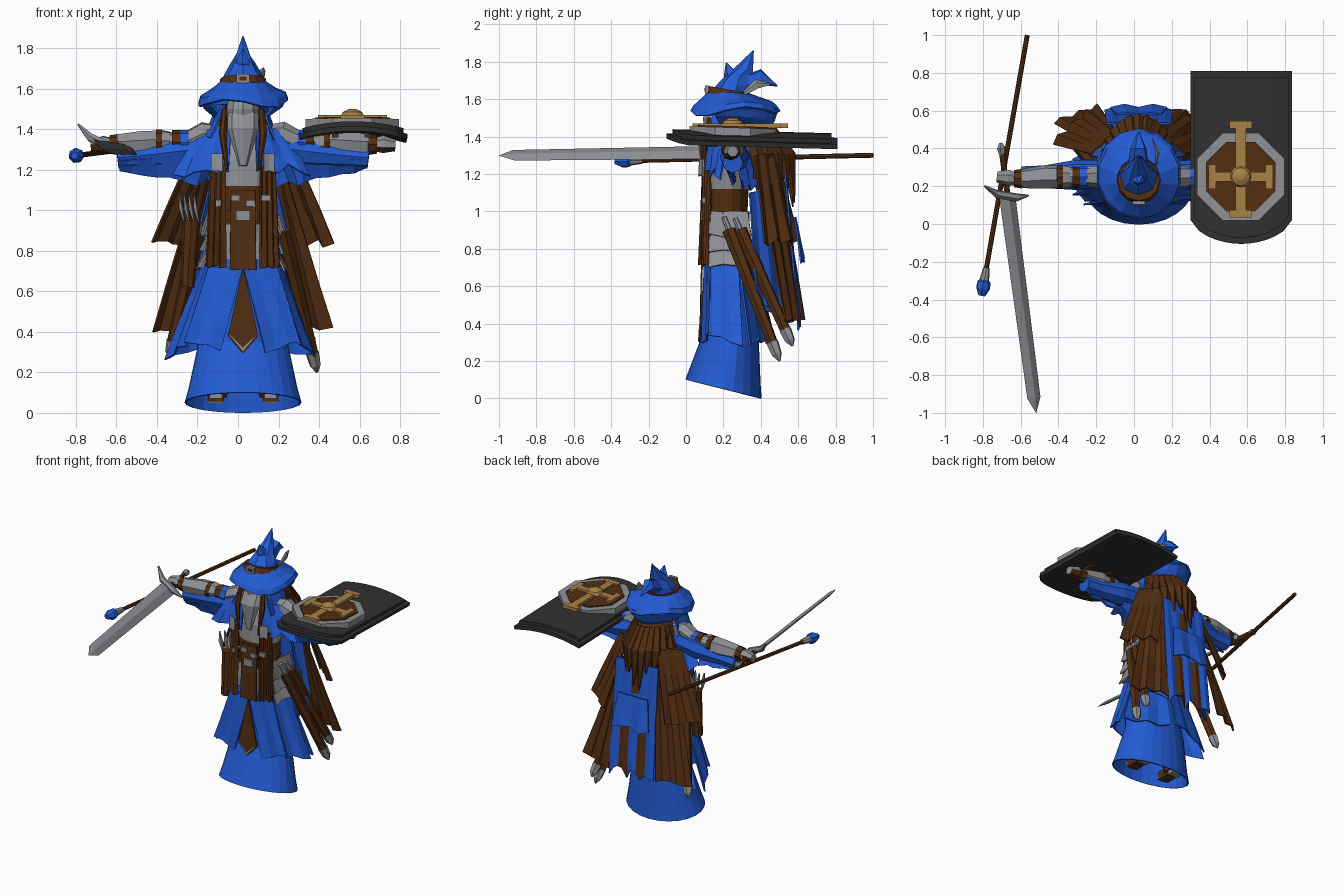
import bpy, math, random
from mathutils import Vector

random.seed(4)
if "Cube" in bpy.data.objects:
    bpy.data.objects.remove(bpy.data.objects["Cube"])
CX = 0.025  # body centre line


def material(name, r, g, b):
    m = bpy.data.materials.new(name)
    m.use_nodes = True
    m.diffuse_color = (r, g, b, 1)
    m.node_tree.nodes["Principled BSDF"].inputs["Base Color"].default_value = (r, g, b, 1)
    return m


BLUE = material("royal blue", 0.017, 0.105, 0.66)
BROWN = material("leather brown", 0.085, 0.027, 0.006)
GREY = material("steel grey", 0.27, 0.28, 0.3)
DARK = material("charcoal", 0.03, 0.03, 0.03)
GOLD = material("brass", 0.4, 0.22, 0.06)


def build(name, verts, faces, mats, thick=0, rule=None):
    mats = mats if isinstance(mats, list) else [mats]
    me = bpy.data.meshes.new(name)
    me.from_pydata([tuple(v) for v in verts], [], faces)
    for m in mats:
        me.materials.append(m)
    if rule:
        for p in me.polygons:
            p.material_index = rule(p.center)
    ob = bpy.data.objects.new(name, me)
    bpy.context.collection.objects.link(ob)
    if thick:
        mod = ob.modifiers.new("thickness", "SOLIDIFY")
        mod.thickness, mod.offset = thick, 0


def grid_faces(rows, cols, wrap=False):
    return [(j * cols + i, j * cols + (i + 1) % cols, (j + 1) * cols + (i + 1) % cols, (j + 1) * cols + i)
            for j in range(rows - 1) for i in range(cols if wrap else cols - 1)]


def loft(name, rings, mats, n=16, arc=None, caps=False, thick=0, rule=None, pleat=0, wave=0):
    """Stacked ellipses (x, y, z, rx, ry, tilt); arc in degrees, -90 is the front."""
    a0, a1 = arc or (-90, 270)
    closed = a1 - a0 == 360
    cols = n if closed else n + 1
    verts = []
    for k, (x, y, z, rx, ry, tilt) in enumerate(rings):
        for i in range(cols):
            a = math.radians(a0 + (a1 - a0) * i / n)
            f = 1 + pleat * (i % 2) * k / len(rings)
            verts.append((x + rx * f * math.cos(a), y + ry * f * math.sin(a),
                          z + tilt * math.sin(a) + wave * k * math.sin(3 * a + 1)))
    faces = grid_faces(len(rings), cols, closed)
    if caps:
        faces += [tuple(reversed(range(cols))), tuple(range(len(verts) - cols, len(verts)))]
    build(name, verts, faces, mats, thick, rule)


def tube(name, pts, radii, mats, n=8, flat=1, side=None, rule=None):
    """Tube along a path; flat squashes it across the side vector."""
    pts = [Vector(p) for p in pts]
    d = (pts[-1] - pts[0]).normalized()
    s = Vector(side) if side else d.orthogonal()
    s = (s - d * s.dot(d)).normalized()
    w = d.cross(s)
    verts = [p + r * (s * math.cos(t) + w * flat * math.sin(t))
             for p, r in zip(pts, radii) for t in (2 * math.pi * i / n for i in range(n))]
    faces = grid_faces(len(pts), n, True) + [tuple(reversed(range(n))), tuple(range(len(verts) - n, len(verts)))]
    build(name, verts, faces, mats, 0, rule)


def cloth(name, a, b, c, d, mats, n=6, fold=0.012, ragged=0.02, rows=4, rule=None):
    """Pleated sheet with top edge a-b and ragged hem c-d."""
    a, b, c, d = map(Vector, (a, b, c, d))
    nor = (b - a).cross(c - a).normalized()
    verts = []
    for j in range(rows):
        v = j / (rows - 1)
        for i in range(n + 1):
            u = i / n
            p = a.lerp(b, u).lerp(c.lerp(d, u), v) + nor * fold * (i % 2) * (0.4 + v)
            if j == rows - 1:
                p.z += ragged * random.uniform(-1, 1)
            verts.append(p)
    build(name, verts, grid_faces(rows, n + 1), mats, 0.01, rule)


def box(name, centre, size, mats):
    x, y, z = (k / 2 for k in size)
    build(name, [Vector(centre) + Vector((i * x, j * y, k * z)) for k in (-1, 1) for j in (-1, 1) for i in (-1, 1)],
          [(0, 2, 3, 1), (4, 5, 7, 6), (0, 1, 5, 4), (2, 6, 7, 3), (0, 4, 6, 2), (1, 3, 7, 5)], mats)


# Robe, open at the hem, and torso armour
loft("robe", [(CX, .2, .05, .285, .2, -.05), (CX, .21, .12, .265, .185, -.045), (CX, .24, .33, .22, .145, -.02),
              (CX, .22, .55, .2, .12, 0), (CX, .22, .76, .18, .11, 0)], BLUE, 24, thick=.008, pleat=.03)
loft("torso", [(CX, .22, .68, .18, .11, 0), (CX, .22, .82, .175, .12, 0), (CX, .22, .93, .155, .11, 0),
               (CX, .22, 1.02, .15, .11, 0), (CX, .22, 1.12, .155, .115, 0), (CX, .23, 1.25, .17, .12, 0),
               (CX, .25, 1.36, .17, .1, 0), (CX, .25, 1.42, .07, .06, 0)],
     [GREY, BROWN], 14, caps=True, rule=lambda c: int(.93 < c.z < 1.1))
loft("belt", [(CX, .22, .95, .163, .12, 0), (CX, .22, 1.0, .163, .12, 0)], BROWN, 14, caps=True)
box("belt_buckle", (CX, .09, .975), (.07, .02, .05), GREY)
for i in range(4):
    box("waist_clasp", (CX + .075 * (i - 1.5), .095, 1.035 + .025 * (i % 2)), (.045, .02, .03), GREY)

# Front tabard and its lower point
cloth("front_tabard", (CX - .06, .1, 1.1), (CX + .06, .1, 1.1), (CX - .065, .085, .71), (CX + .065, .085, .71), BROWN, 4, .004, .005)
build("tabard_point", [(CX, .085, .72), (CX - .075, .08, .38), (CX, .075, .29), (CX + .075, .08, .38)], [(0, 1, 2, 3)], BROWN, .01)
build("tabard_point_trim", [(CX - .075, .073, .395), (CX, .068, .305), (CX + .075, .073, .395), (CX, .068, .322)],
      [(0, 1, 3), (3, 1, 2)], GREY, .006)

for s, tag in ((-1, "right"), (1, "left")):
    def P(dx, y, z):
        return (CX + s * dx, y, z)

    # Boots
    box(tag + "_boot", P(.135, .24, .085), (.075, .14, .06), BROWN)
    box(tag + "_boot_plate", P(.135, .165, .09), (.06, .04, .04), GREY)
    box(tag + "_boot_heel", P(.135, .295, .065), (.08, .04, .03), GREY)
    tube(tag + "_leg", [P(.13, .26, .08), P(.1, .24, .4)], [.05, .06], BROWN)

    # Skirt flaps: front, side and back
    cloth(tag + "_front_flap", P(.0, .1, .72), P(.17, .13, .72), P(.11, .085, .31), P(.29, .12, .34), BLUE, 3, .012, .015)
    cloth(tag + "_side_flap", P(.16, .13, .72), P(.19, .28, .74), P(.28, .12, .34), P(.37, .3, .27), BLUE, 3)
    cloth(tag + "_rear_flap", P(.19, .28, .74), P(.02, .36, .74), P(.35, .34, .3), P(.02, .44, .32), BLUE, 4)

    # Hip plates and stole
    for k in range(3):
        cloth(tag + "_hip_plate", P(.15, .13, 1.0 - .09 * k), P(.165, .33, 1.0 - .09 * k),
              P(.185 + .01 * k, .12, .87 - .08 * k), P(.2 + .012 * k, .35, .87 - .08 * k), GREY, 3, .008, .012, 2)
    cloth(tag + "_stole", P(.085, .09, 1.22), P(.16, .13, 1.22), P(.085, .085, .72), P(.18, .12, .72), BROWN, 6, .018, .008)
    cloth(tag + "_stole_top", P(.1, .075, 1.28), P(.155, .095, 1.28), P(.1, .07, 1.19), P(.155, .09, 1.19), GREY, 2, .005, .005)

    # Shoulder capelet and hanging sleeve
    cloth(tag + "_capelet_front", P(.06, .13, 1.42), P(.2, .22, 1.39), P(.07, .1, 1.19), P(.34, .17, 1.19), BLUE, 5, .012, .04)
    cloth(tag + "_capelet_back", P(.2, .24, 1.4), P(.0, .34, 1.42), P(.34, .3, 1.17), P(.0, .42, 1.1), BLUE, 6, .015, .03)
    tube(tag + "_sleeve", [P(.17, .26, 1.31), P(.33, .26, 1.29), P(.5, .25, 1.27), P(.62, .25, 1.26)],
         [.075, .08, .06, .055], BLUE, 8, 1.0, (0, 0, 1))
    cloth(tag + "_sleeve_tail", P(.3, .2, 1.27), P(.61, .2, 1.25), P(.3, .25, 1.15), P(.61, .25, 1.2), BLUE, 5, .012, .01)

    # Arm armour
    tube(tag + "_upper_arm", [P(.2, .26, 1.34), P(.4, .25, 1.335)], [.055, .05], GREY)
    tube(tag + "_pauldron", [P(.1, .25, 1.38), P(.19, .25, 1.375), P(.27, .25, 1.34)], [.04, .065, .055], GREY, 7)
    tube(tag + "_arm_wrap", [P(.27, .25, 1.335), P(.31, .25, 1.335)], [.062, .062], BLUE)
    tube(tag + "_arm_strap", [P(.31, .25, 1.337), P(.35, .25, 1.337)], [.059, .059], BROWN)
    tube(tag + "_elbow_plate", [P(.36, .25, 1.337), P(.4, .25, 1.337)], [.055, .062], GREY, 7)
    tube(tag + "_elbow_strap", [P(.4, .25, 1.335), P(.43, .25, 1.335)], [.063, .063], BROWN)
    tube(tag + "_bracer", [P(.43, .25, 1.335), P(.49, .25, 1.33), P(.62, .24, 1.325)], [.06, .065, .052], GREY, 6)
    tube(tag + "_wrist_strap", [P(.62, .24, 1.325), P(.66, .24, 1.325)], [.052, .045], BROWN)
    tube(tag + "_fist", [P(.65, .24, 1.325), P(.69, .245, 1.325), P(.75, .25, 1.32)], [.035, .045, .03], [GREY, BROWN], 7,
         rule=lambda c: int(c.z < 1.32))

    # Cape: short upper layer, long lower layer, inner lining
    cloth(tag + "_upper_cape", P(.25, .37, 1.3), P(.12, .48, 1.32), P(.45, .42, .85), P(.26, .59, .82), BROWN, 5, .018, .02)
    cloth(tag + "_lower_cape", P(.22, .4, 1.15), P(.13, .51, 1.15), P(.445, .53, .41), P(.2, .62, .42), BROWN, 5, .018, .015)
    cloth(tag + "_cape_lining", P(.17, .34, 1.1), P(.08, .46, 1.12), P(.32, .38, .5), P(.12, .56, .42), BLUE, 4, .015, .03)

    # Lock beside the face and hood side
    tube(tag + "_face_lock", [P(.09, .13, 1.5), P(.1, .1, 1.38), P(.08, .085, 1.2)], [.014, .02, .006], BROWN, 6)
    cloth(tag + "_hood_side", P(.09, .14, 1.52), P(.12, .3, 1.52), P(.16, .12, 1.34), P(.18, .32, 1.34), BLUE, 3)

# Back panel with brown patches, and its short tier
cloth("back_panel", (CX - .17, .53, 1.2), (CX + .17, .53, 1.2), (CX - .18, .6, .4), (CX + .18, .6, .4), [BLUE, BROWN], 10, .008, .04, 12,
      rule=lambda c: int(.03 < abs(c.x - CX) < .1 and .43 < c.z < .74 or abs(c.x - CX) < .035 and .95 < c.z < 1.1))
cloth("back_tier", (CX - .12, .58, .97), (CX + .12, .58, .97), (CX - .15, .615, .74), (CX + .15, .615, .74), BLUE, 4)

# Long hair down the back, longest in the middle
loft("hair_mass", [(CX, .26, 1.52, .1, .13, 0), (CX, .3, 1.4, .15, .19, 0), (CX, .32, 1.26, .17, .22, 0),
                   (CX, .32, 1.18, .13, .22, 0)], BROWN, 10, (10, 170), thick=.02, pleat=.1)
for i in range(11):
    t = math.radians(15 + 15 * i)
    c, q, low = math.cos(t), math.sin(t), random.uniform(1.1, 1.22)
    tube("hair_strand", [(CX + .12 * c, .3 + .16 * q, 1.44), (CX + .17 * c, .32 + .23 * q, 1.3),
                         (CX + .16 * c, .33 + .25 * q, low - .08 * q)], [.025, .038, .004], BROWN, 5)

# Head and beard
loft("head", [(CX, .21, 1.36, .05, .07, 0), (CX, .2, 1.42, .08, .1, 0), (CX, .2, 1.5, .085, .11, 0),
              (CX, .22, 1.58, .07, .09, 0)], GREY, 10, caps=True)
tube("beard", [(CX, .14, 1.48), (CX, .1, 1.4), (CX, .09, 1.22)], [.075, .078, .02], GREY, 8, .5, (1, 0, 0))

# Pointed hat: drooping brim, rear roll, band, buckle, crumpled crown
loft("hat_brim", [(CX, .24, 1.63, .11, .11, -.01), (CX, .25, 1.59, .165, .175, .005), (CX, .26, 1.565, .21, .215, .01),
                  (CX, .265, 1.535, .22, .235, .01)], BLUE, 14, thick=.014, wave=.007)
loft("hat_rear_roll", [(CX, .265, 1.55, .21, .225, 0), (CX, .27, 1.51, .19, .2, -.02), (CX, .28, 1.47, .14, .17, -.01)],
     BLUE, 12, (-35, 215), thick=.012, wave=.005)
loft("hat_crown", [(CX, .23, 1.61, .115, .11, -.01), (CX, .25, 1.67, .095, .1, .01), (CX, .27, 1.72, .065, .08, .015),
                   (CX, .32, 1.765, .038, .042, -.02), (CX, .36, 1.86, .003, .003, 0)], BLUE, 7, caps=True)
loft("hat_band", [(CX, .225, 1.615, .12, .118, -.02), (CX, .235, 1.65, .112, .112, -.02)], BROWN, 12, caps=True)
box("hat_buckle", (CX, .112, 1.65), (.065, .02, .045), GREY)
box("hat_buckle_centre", (CX, .103, 1.65), (.034, .008, .02), BROWN)
tube("hat_front_fold", [(CX, .27, 1.66), (CX, .235, 1.74), (CX, .215, 1.795)], [.06, .035, .003], BLUE, 5)
tube("hat_rear_fold", [(CX, .3, 1.67), (CX, .4, 1.72), (CX, .49, 1.67)], [.06, .045, .003], BLUE, 5)
tube("hat_feather", [(CX + .09, .31, 1.63), (CX + .1, .38, 1.68), (CX + .07, .46, 1.68)], [.012, .028, .003], GREY, 5, .4, (0, 0, 1))

# Scabbards on the left hip, one on the right, and a quiver
for x, y, z, tx, ty, tz in ((.22, .23, .9, .39, .5, .2), (.22, .29, .9, .37, .57, .28), (-.2, .3, .88, -.34, .46, .27)):
    a, b = Vector((x, y, z)), Vector((tx, ty, tz))
    tube("scabbard", [a, a.lerp(b, .88)], [.038, .03], BROWN, 6)
    tube("scabbard_tip", [a.lerp(b, .86), a.lerp(b, .95), b], [.034, .028, .006], GREY, 6)
    tube("sheathed_hilt", [a.lerp(b, -.1), a], [.014, .016], GREY, 6)
tube("quiver", [(-.25, .22, .62), (-.23, .22, .95)], [.035, .045], BROWN, 8)
for i in range(4):
    x, y = -.265 + .024 * i, .2 + .025 * (i % 3)
    tube("arrow_fletching", [(x, y, .94), (x - .015, y, 1.01), (x - .025, y, 1.08)], [.005, .015, .004], GREY, 4, .4)

# Staff with a gem
A, B = Vector((-.8, -.34, 1.27)), Vector((-.565, 1, 1.3))
tube("staff", [A, B], [.013, .013], BROWN, 8)
tube("staff_collar", [A.lerp(B, .03), A.lerp(B, .08)], [.026, .018], GREY, 8)
tube("staff_gem", [A.lerp(B, -.03), A.lerp(B, 0), A.lerp(B, .025), A.lerp(B, .04)], [.018, .038, .036, .014], BLUE, 7)

# Sword
edge = (.75, 0, -.6)
tube("sword_blade", [(-.67, .14, 1.315), (-.53, -.92, 1.3), (-.518, -1, 1.298)], [.055, .045, .001], GREY, 4, .25, edge)
tube("sword_guard", [(-.79, .2, 1.425), (-.73, .16, 1.36), (-.62, .14, 1.31), (-.56, .15, 1.275)],
     [.006, .022, .022, .006], GREY, 6)
tube("sword_grip", [(-.67, .16, 1.32), (-.698, .37, 1.325)], [.016, .016], BROWN, 6)
tube("sword_pommel", [(-.698, .36, 1.325), (-.702, .4, 1.325), (-.706, .43, 1.325)], [.014, .024, .008], GREY, 6)


# Arched shield lying over the left arm
def shield_plate(name, k, lift, thick):
    verts = []
    for v in range(4):
        for i in range(13):
            u = i / 6 - 1
            front = .02 - .125 * math.sqrt(max(0, 1 - u * u)) ** 1.3
            y = .36 + (front + (.81 - front) * v / 3 - .36) * k
            verts.append((.568 + .265 * u * k, y, 1.415 + lift - .035 * (u * k) ** 2 - .025 * (y + .1)))
    build(name, verts, grid_faces(4, 13), DARK, thick)


SX, SY, OCT = .565, .25, (-67.5, 292.5)
shield_plate("shield_body", 1, -.012, .026)
shield_plate("shield_face", .93, .012, .026)
loft("shield_octagon", [(SX, SY, 1.4, .25, .25, -.008), (SX, SY, 1.448, .25, .25, -.008)], GREY, 8, OCT, caps=True)
loft("shield_disc", [(SX, SY, 1.44, .2, .2, -.006), (SX, SY, 1.456, .2, .2, -.006)], BROWN, 8, OCT, caps=True)
box("cross_long_bar", (SX, .29, 1.458), (.055, .5, .024), GOLD)
box("cross_wide_bar", (SX, SY, 1.458), (.33, .05, .024), GOLD)
for s in (-1, 1):
    box("cross_side_end", (SX + s * .15, SY, 1.459), (.04, .13, .024), GOLD)
    box("cross_long_end", (SX, .29 + s * .235, 1.459), (.12, .04, .024), GOLD)
loft("shield_boss", [(SX, SY, 1.46, .06, .06, 0), (SX, SY, 1.485, .048, .048, 0), (SX, SY, 1.5, .018, .018, 0)], GOLD, 12, caps=True)
for x in (.48, .64):
    box("shield_strap", (x, SY, 1.375), (.03, .18, .03), BROWN)
